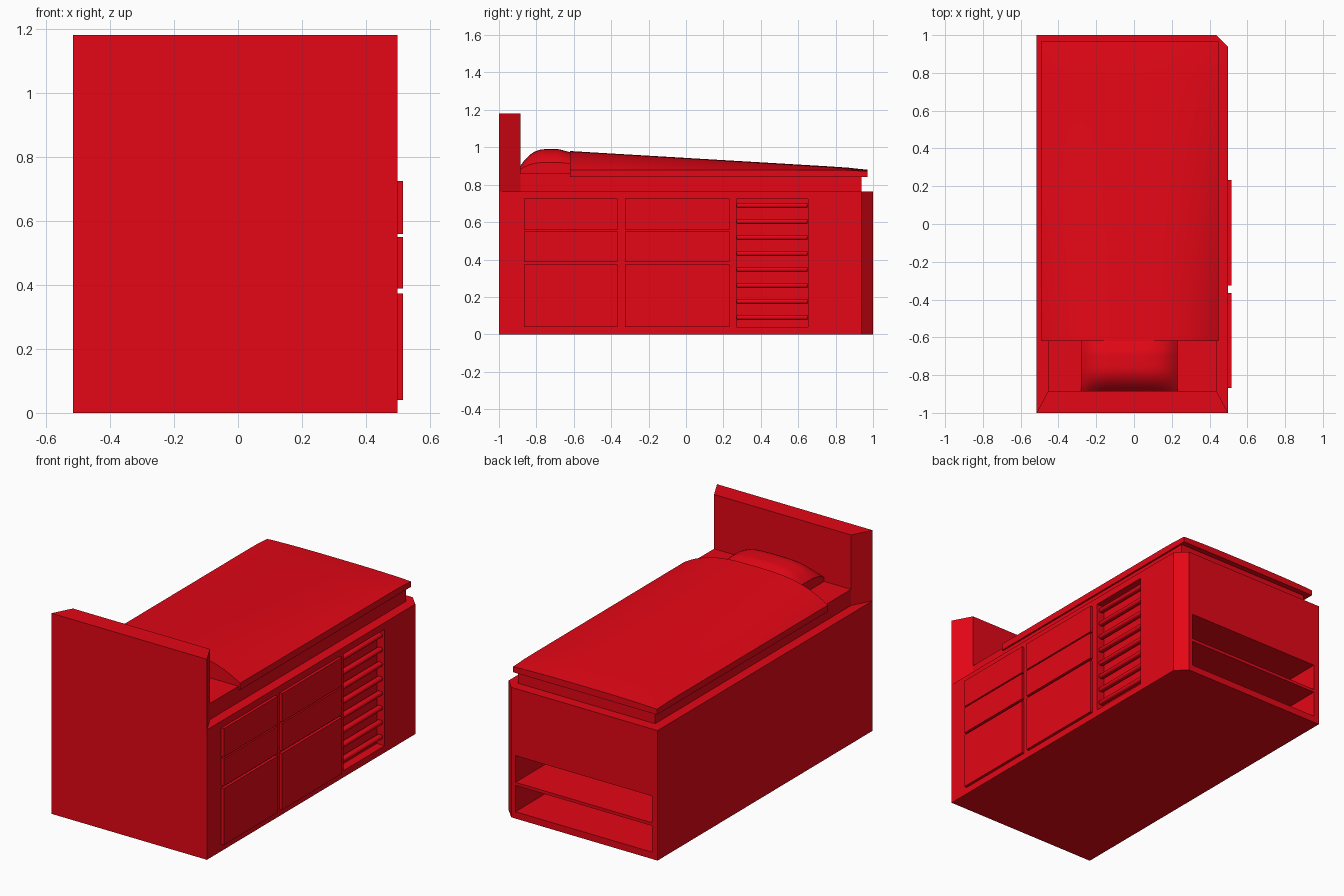
import bpy, bmesh, math

if "Cube" in bpy.data.objects:
    bpy.data.objects.remove(bpy.data.objects["Cube"])

RED = bpy.data.materials.new("red")
RED.diffuse_color = (0.78, 0.002, 0.008, 1)
RED.use_nodes = True
RED.node_tree.nodes["Principled BSDF"].inputs["Base Color"].default_value = RED.diffuse_color


def finish(name, bm, smooth=False):
    bmesh.ops.recalc_face_normals(bm, faces=bm.faces)
    me = bpy.data.meshes.new(name)
    bm.to_mesh(me)
    bm.free()
    ob = bpy.data.objects.new(name, me)
    bpy.context.collection.objects.link(ob)
    me.materials.append(RED)
    if smooth:
        shade(ob)
    return ob


def shade(ob):
    bpy.ops.object.select_all(action='DESELECT')
    ob.select_set(True)
    bpy.context.view_layer.objects.active = ob
    bpy.ops.object.shade_smooth_by_angle(angle=math.radians(35))


def prism(name, outline, z0, z1):
    bm = bmesh.new()
    face = bm.faces.new([bm.verts.new((x, y, z0)) for x, y in outline])
    top = bmesh.ops.extrude_face_region(bm, geom=[face])["geom"]
    for v in top:
        if isinstance(v, bmesh.types.BMVert):
            v.co.z = z1
    return finish(name, bm)


def box(name, x0, x1, y0, y1, z0, z1):
    return prism(name, [(x0, y0), (x1, y0), (x1, y1), (x0, y1)], z0, z1)


def soft_slab(name, x0, x1, y0, y1, base, height, nx=28, ny=16):
    """Closed slab with a flat underside and a top surface z = height(x, y)."""
    bm = bmesh.new()
    bmesh.ops.create_grid(bm, x_segments=nx, y_segments=ny, size=0.5)
    for v in bm.verts:
        v.co = (x0 + (v.co.x + .5) * (x1 - x0), y0 + (v.co.y + .5) * (y1 - y0), base)
    top = bmesh.ops.extrude_face_region(bm, geom=bm.faces[:])["geom"]
    for v in top:
        if isinstance(v, bmesh.types.BMVert):
            v.co.z = height(v.co.x, v.co.y)
    return finish(name, bm, True)


def cut(target, cutter):
    cutter.hide_render = True
    mod = target.modifiers.new("cut", 'BOOLEAN')
    mod.operation = 'DIFFERENCE'
    mod.solver = 'EXACT'
    mod.object = cutter
    bpy.context.view_layer.objects.active = target
    bpy.ops.object.modifier_apply(modifier=mod.name)
    bpy.data.objects.remove(cutter)


L, R = -0.515, 0.498          # base sides
ML, MR = -0.455, 0.437        # mattress sides

# Base with a chamfered foot corner
base = prism("bed_base", [(L, -1), (R, -1), (R, 0.937), (MR, 1), (L, 1)], 0, 0.765)

# Open shelves in the foot end, louvre recess in the right side
for z0, z1 in ((0.04, 0.195), (0.213, 0.37)):
    cut(base, box("shelf_cutter", -0.48, 0.41, 0.5, 1.1, z0, z1))
cut(base, box("louvre_cutter", 0.447, 0.6, 0.27, 0.652, 0.04, 0.725))

# Headboard with slanted ends
prism("headboard", [(L, -1), (R, -1), (MR, -0.885), (ML, -0.885)], 0.765, 1.18)

# Drawer fronts: two columns of three
for col, (y0, y1) in enumerate(((-0.867, -0.365), (-0.325, 0.233))):
    for row, (z0, z1) in enumerate(((0.04, 0.373), (0.388, 0.55), (0.558, 0.725))):
        box(f"drawer_front_{col}_{row}", R - 0.003, 0.515, y0, y1, z0, z1)

# Rounded louvre slats
for i in range(8):
    z = 0.09 + i * 0.0855
    slat = box(f"louvre_slat_{i}", 0.455, 0.49, 0.268, 0.654, z - 0.013, z + 0.013)
    bev = slat.modifiers.new("round", 'BEVEL')
    bev.width = 0.0125
    bev.segments = 4
    shade(slat)

# Mattress
box("mattress", ML, MR, -0.885, 0.937, 0.765, 0.86)


# Pillow, tucked under the blanket
def pillow_z(x, y):
    s = abs((x + 0.025) / 0.255)
    t = max(0.0, (-0.75 - y) / 0.135)
    u = max(0.0, (y + 0.68) / 0.06)
    return 0.872 + (0.118 - 0.016 * u) * (1 - 0.6 * s ** 4) * (1 - 0.75 * t ** 2.3)


soft_slab("pillow", -0.28, 0.23, -0.884, -0.618, 0.85, pillow_z, 24, 16)


# Blanket, raised over the pillow and flattening towards the foot
def blanket_z(x, y):
    t = (y + 0.62) / 1.59
    s = abs((x + 0.02) / 0.47)
    edge = max(0.0, (y - 0.85) / 0.12)
    return 0.878 + (0.102 * (1 - t) + 0.008 * t) * (1 - s ** 3) - 0.006 * edge


soft_slab("blanket", -0.49, 0.447, -0.62, 0.97, 0.84, blanket_z)
